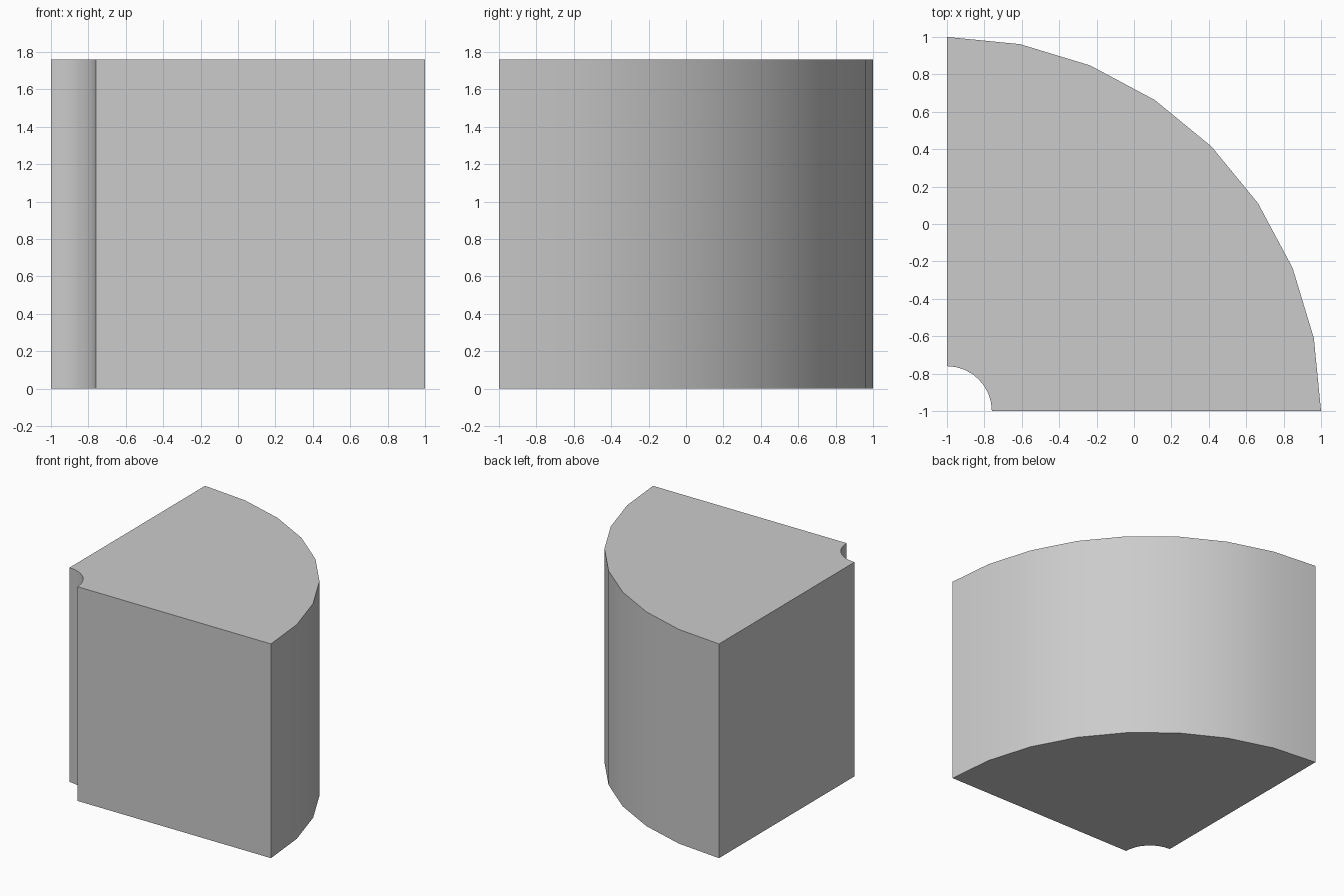
import bpy, bmesh
from math import cos, sin, pi

if "Cube" in bpy.data.objects:
    bpy.data.objects.remove(bpy.data.objects["Cube"])

HEIGHT = 1.76
SEGMENTS = 8
CENTRE = (-1.0, -1.0)


def arc(radius):
    """Quarter-circle points around the corner axis."""
    return [(CENTRE[0] + radius * cos(i * pi / 2 / SEGMENTS),
             CENTRE[1] + radius * sin(i * pi / 2 / SEGMENTS))
            for i in range(SEGMENTS + 1)]


# Quarter-ring profile: outer arc, then inner arc back
profile = arc(2.0) + arc(0.24)[::-1]

# Extrude the profile upwards
bm = bmesh.new()
base = bm.faces.new([bm.verts.new((x, y, 0)) for x, y in profile])
top = bmesh.ops.extrude_face_region(bm, geom=[base], use_keep_orig=True)
bmesh.ops.translate(bm, vec=(0, 0, HEIGHT),
                    verts=[v for v in top["geom"] if isinstance(v, bmesh.types.BMVert)])
bmesh.ops.recalc_face_normals(bm, faces=bm.faces)

mesh = bpy.data.meshes.new("quarter_ring_block")
bm.to_mesh(mesh)
bm.free()
block = bpy.data.objects.new("quarter_ring_block", mesh)
bpy.context.collection.objects.link(block)

# Smooth curved walls, sharp corners
bpy.context.view_layer.objects.active = block
block.select_set(True)
bpy.ops.object.shade_smooth_by_angle(angle=pi / 6)
